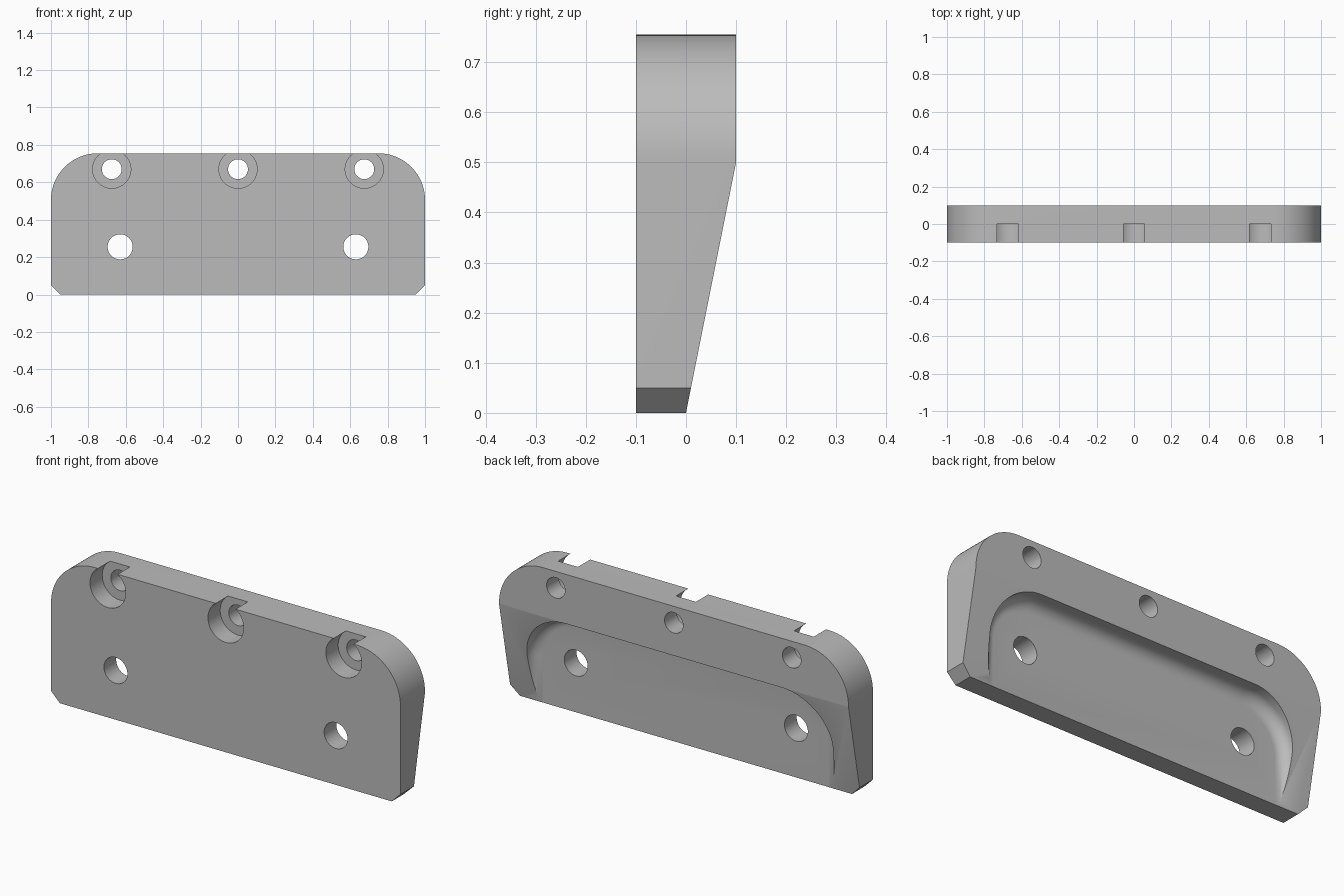
import bpy, bmesh, math

if "Cube" in bpy.data.objects:
    bpy.data.objects.remove(bpy.data.objects["Cube"], do_unlink=True)

HALF_W, HEIGHT, FRONT, BACK = 1.0, 0.755, -0.1, 0.1
CREASE = 0.5      # height where the back starts to taper


def material(name, rgb):
    mat = bpy.data.materials.new(name)
    mat.use_nodes = True
    colour = (*rgb, 1.0)
    mat.diffuse_color = colour
    mat.node_tree.nodes["Principled BSDF"].inputs["Base Color"].default_value = colour
    return mat


def arched(half, top, radius, bottom, chamfer=0.0, steps=24):
    """Outline in x, z with rounded top corners and optional chamfered bottom ones."""
    right = [(half - chamfer, bottom)]
    if chamfer:
        right.append((half, bottom + chamfer))
    for i in range(steps + 1):
        a = math.pi / 2 * i / steps
        right.append((half - radius + radius * math.cos(a),
                      top - radius + radius * math.sin(a)))
    return right + [(-x, z) for x, z in reversed(right)]


def loft(name, sections):
    """Solid skinned through (y, outline) sections."""
    bm = bmesh.new()
    rings = [[bm.verts.new((x, y, z)) for x, z in outline] for y, outline in sections]
    for a, b in zip(rings, rings[1:]):
        for i in range(len(a)):
            j = (i + 1) % len(a)
            bm.faces.new((a[i], a[j], b[j], b[i]))
    bm.faces.new(rings[0])
    bm.faces.new(rings[-1])
    bmesh.ops.recalc_face_normals(bm, faces=bm.faces)
    mesh = bpy.data.meshes.new(name)
    bm.to_mesh(mesh)
    bm.free()
    obj = bpy.data.objects.new(name, mesh)
    bpy.context.collection.objects.link(obj)
    return obj


def bore(name, x, z, radius, y0, y1, sides=64):
    ring = [(x + radius * math.cos(2 * math.pi * i / sides),
             z + radius * math.sin(2 * math.pi * i / sides)) for i in range(sides)]
    return loft(name, [(y0, ring), (y1, ring)])


# Plate with rounded top corners and chamfered bottom corners
outline = arched(HALF_W, HEIGHT, 0.25, 0.0, chamfer=0.05)
plate = loft("mounting_plate", [(FRONT, outline), (BACK, outline)])
plate.data.materials.append(material("plain grey", (0.5, 0.5, 0.5)))

# Sloped back, thinning towards the bottom edge
bm = bmesh.new()
bm.from_mesh(plate.data)
cut = bmesh.ops.bisect_plane(bm, geom=bm.verts[:] + bm.edges[:] + bm.faces[:],
                             plane_co=(0, 0, 0), plane_no=(0, CREASE, -BACK),
                             clear_outer=True)
rim = [e for e in cut["geom_cut"] if isinstance(e, bmesh.types.BMEdge)]
bmesh.ops.holes_fill(bm, edges=rim, sides=0)
bmesh.ops.recalc_face_normals(bm, faces=bm.faces)
bm.to_mesh(plate.data)
bm.free()

# Back pocket with a fillet between wall and floor
fillet, steps = 0.06, 10
sections = []
for i in range(steps + 1):
    a = math.pi / 2 * i / steps
    inset = fillet * (1 - math.sin(a))
    sections.append((fillet * (1 - math.cos(a)) - 0.0005,
                     arched(0.875 - inset, CREASE - inset, 0.26 - inset, -0.1)))
sections.append((BACK + 0.05, sections[-1][1]))
cutters = [loft("pocket_cutter", sections)]

# Three counterbored screw holes along the top
for x in (-0.675, 0.0, 0.675):
    cutters.append(bore("counterbore_cutter", x, 0.67, 0.102, FRONT - 0.1, 0.0))
    cutters.append(bore("screw_hole_cutter", x, 0.67, 0.053, FRONT - 0.2, BACK + 0.1))

# Two plain holes lower down
for x in (-0.63, 0.63):
    cutters.append(bore("lower_hole_cutter", x, 0.255, 0.067, FRONT - 0.2, BACK + 0.1))

# Cut everything, then discard the cutters
for cutter in cutters:
    bpy.ops.object.select_all(action="DESELECT")
    plate.select_set(True)
    bpy.context.view_layer.objects.active = plate
    mod = plate.modifiers.new("cut", "BOOLEAN")
    mod.operation, mod.solver, mod.object = "DIFFERENCE", "EXACT", cutter
    bpy.ops.object.modifier_apply(modifier=mod.name)
    bpy.data.objects.remove(cutter, do_unlink=True)

bpy.ops.object.shade_smooth_by_angle(angle=math.radians(30))
